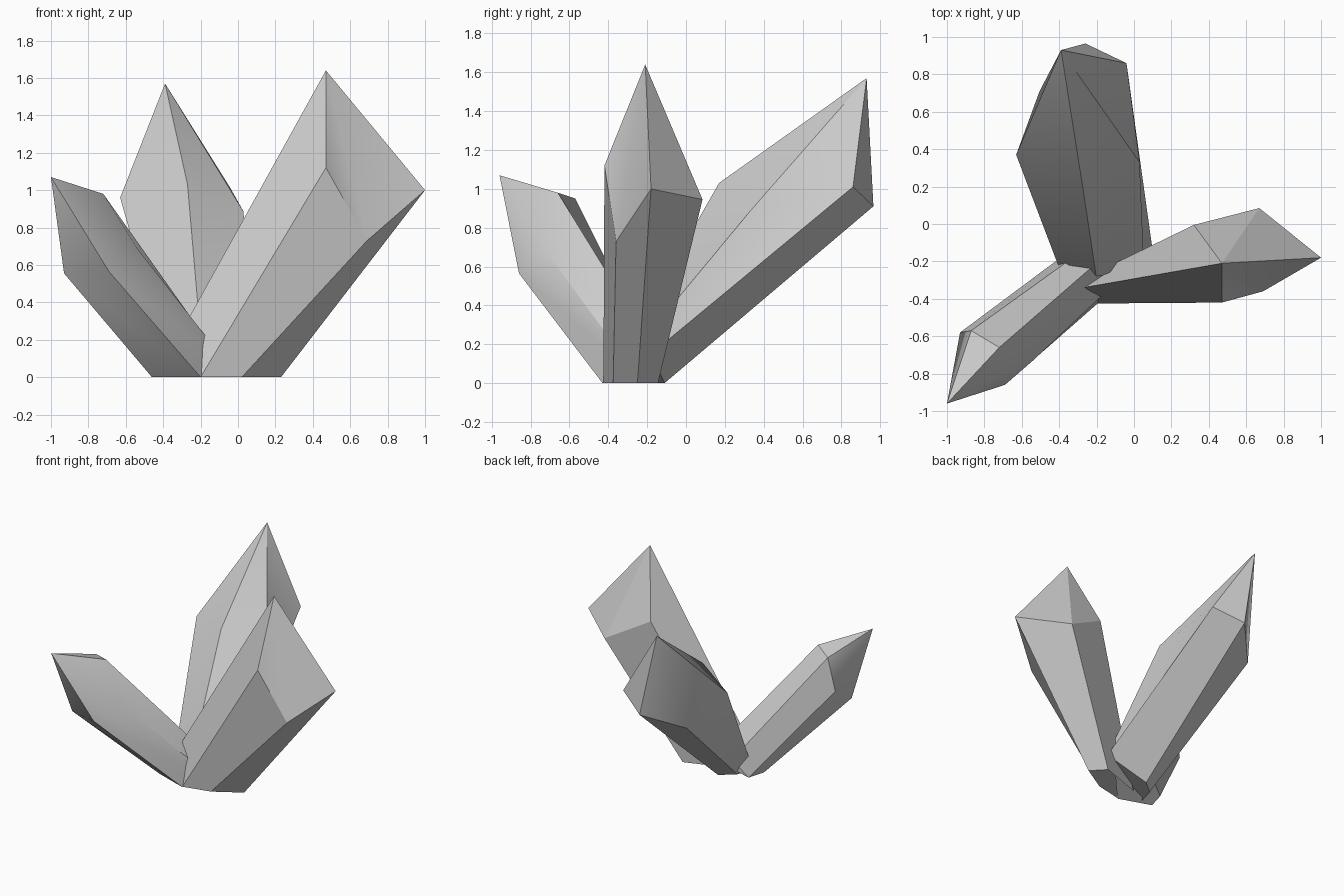
import bpy, bmesh, math

if "Cube" in bpy.data.objects:
    bpy.data.objects.remove(bpy.data.objects["Cube"])


def crystal(name, shoulder, foot, tip=None):
    """Six-sided leaning prism with a pointed end.
    Without a tip, the first shoulder corner is itself the point."""
    bm = bmesh.new()
    top = [bm.verts.new(p) for p in shoulder]
    low = [bm.verts.new(p) for p in foot]
    n = len(top)
    for i in range(n):
        j = (i + 1) % n
        bm.faces.new((low[i], low[j], top[j], top[i]))
    bm.faces.new(low[::-1])
    if tip:
        apex = bm.verts.new(tip)
        for i in range(n):
            bm.faces.new((top[i], top[(i + 1) % n], apex))
    else:
        for i in range(1, n - 1):
            bm.faces.new((top[0], top[i], top[i + 1]))
    bmesh.ops.recalc_face_normals(bm, faces=bm.faces[:])
    mesh = bpy.data.meshes.new(name)
    bm.to_mesh(mesh)
    bm.free()
    ob = bpy.data.objects.new(name, mesh)
    bpy.context.collection.objects.link(ob)
    bpy.ops.object.select_all(action='DESELECT')
    ob.select_set(True)
    bpy.context.view_layer.objects.active = ob
    bpy.ops.object.shade_smooth_by_angle(angle=math.radians(30))
    return ob


# Large crystal leaning right, its upper ridge runs straight to the point
crystal("right_crystal",
        [(.47, -.21, 1.64), (.47, -.42, 1.12), (.69, -.36, .73),
         (1.0, -.18, 1.0), (.67, .085, .945), (.32, -.005, 1.14)],
        [(-.30, -.345, .25), (-.20, -.425, 0), (.02, -.375, 0),
         (.23, -.25, 0), (.13, -.144, 0), (-.215, -.265, 0)])

# Broad crystal leaning back
crystal("back_crystal",
        [(-.63, .37, .96), (-.27, .17, 1.03), (.03, .33, .885),
         (-.04, .86, 1.01), (-.26, .965, .91), (-.505, .71, .77)],
        [(-.36, -.34, 0), (-.19, -.36, .1), (.055, -.28, .15),
         (.105, -.18, .15), (-.21, -.11, 0), (-.32, -.20, 0)],
        tip=(-.39, .93, 1.57))

# Smaller crystal leaning to the front left
crystal("front_left_crystal",
        [(-.72, -.66, .98), (-.54, -.73, .69), (-.69, -.86, .565),
         (-.93, -.79, .555), (-.93, -.58, .69), (-.87, -.57, .95)],
        [(-.11, -.13, .12), (-.04, -.26, .05), (-.20, -.43, 0),
         (-.46, -.34, 0), (-.42, -.20, 0), (-.30, -.16, .13)],
        tip=(-1.0, -.96, 1.07))
